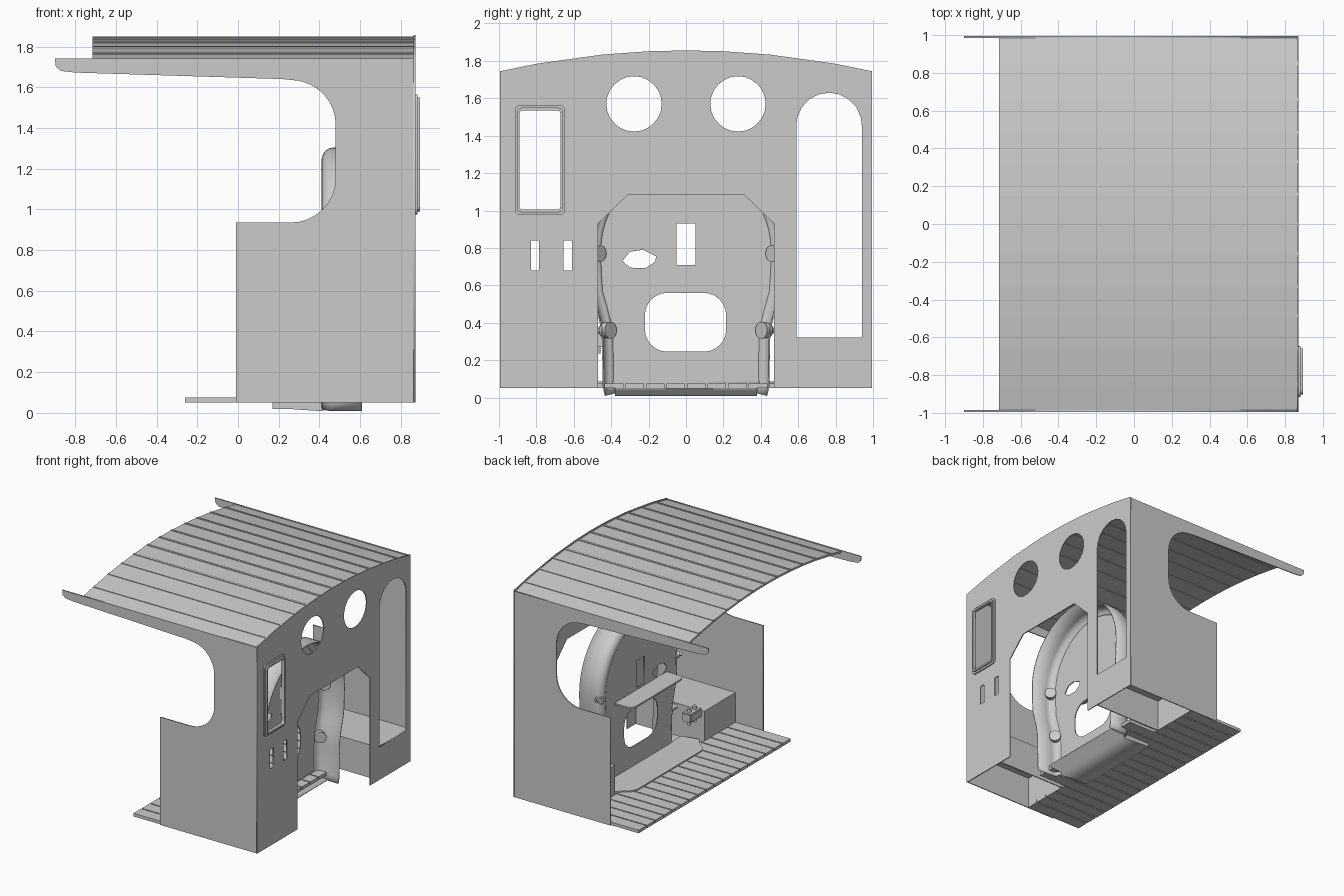
import bpy, bmesh, math
from mathutils import Matrix, Vector

if "Cube" in bpy.data.objects:
    bpy.data.objects.remove(bpy.data.objects["Cube"])

PLANES = {  # local (u, v, normal) -> world
    'yz': Matrix(((0, 0, 1), (1, 0, 0), (0, 1, 0))),
    'xz': Matrix(((1, 0, 0), (0, 0, -1), (0, 1, 0))),
    'xy': Matrix.Identity(3),
}


def link(name, mesh):
    ob = bpy.data.objects.new(name, mesh)
    bpy.context.scene.collection.objects.link(ob)
    return ob


def plate(name, outer, holes, plane, pos, thick):
    """Flat sheet from an outline with holes, centred on pos along the plane normal."""
    cu = bpy.data.curves.new(name, 'CURVE')
    cu.dimensions, cu.fill_mode, cu.extrude = '2D', 'BOTH', thick / 2
    for loop in [outer] + holes:
        sp = cu.splines.new('POLY')
        sp.points.add(len(loop) - 1)
        for p, (u, v) in zip(sp.points, loop):
            p.co = (u, v, 0, 1)
        sp.use_cyclic_u = True
    tmp = link(name + "_outline", cu)
    dg = bpy.context.evaluated_depsgraph_get()
    me = bpy.data.meshes.new_from_object(tmp.evaluated_get(dg))
    bpy.data.objects.remove(tmp)
    rot = PLANES[plane]
    me.transform(Matrix.Translation(rot @ Vector((0, 0, pos))) @ rot.to_4x4())
    return link(name, me)


def boxes(name, ranges, bevel=0):
    """One object from several axis-aligned boxes (x0,x1,y0,y1,z0,z1)."""
    bm = bmesh.new()
    for x0, x1, y0, y1, z0, z1 in ranges:
        m = Matrix.Translation(((x0 + x1) / 2, (y0 + y1) / 2, (z0 + z1) / 2)) @ \
            Matrix.Diagonal((x1 - x0, y1 - y0, z1 - z0, 1))
        bmesh.ops.create_cube(bm, size=1, matrix=m)
    if bevel:
        bmesh.ops.bevel(bm, geom=bm.edges[:], offset=bevel, segments=2, affect='EDGES')
    return finish(name, bm)


def finish(name, bm, smooth=False):
    me = bpy.data.meshes.new(name)
    bmesh.ops.recalc_face_normals(bm, faces=bm.faces[:])
    bm.to_mesh(me)
    bm.free()
    if smooth:
        me.shade_smooth()
        me.set_sharp_from_angle(angle=math.radians(35))
    return link(name, me)


def arc(cu, cv, r, a0, a1, n):
    return [(cu + r * math.cos(math.radians(a0 + (a1 - a0) * i / n)),
             cv + r * math.sin(math.radians(a0 + (a1 - a0) * i / n))) for i in range(n + 1)]


def round_rect(u0, u1, v0, v1, r, n=5):
    return (arc(u1 - r, v1 - r, r, 0, 90, n) + arc(u0 + r, v1 - r, r, 90, 180, n) +
            arc(u0 + r, v0 + r, r, 180, 270, n) + arc(u1 - r, v0 + r, r, 270, 360, n))


def rect(u0, u1, v0, v1):
    return [(u0, v0), (u1, v0), (u1, v1), (u0, v1)]


def roof_z(y, top=1.852, R=4.5):
    return top - R + math.sqrt(R * R - y * y)


# Side walls with the cut-away opening and roof rail
side = ([(-0.01, 0.05), (0.87, 0.05), (0.87, 1.74), (-0.9, 1.74), (-0.895, 1.7), (-0.87, 1.68),
         (-0.8, 1.672), (0.22, 1.64)] + arc(0.26, 1.415, 0.22, 80, 0, 8) +
        arc(0.26, 1.155, 0.22, 0, -90, 8) + [(-0.01, 0.935)])
for s, n in ((-1, "right"), (1, "left")):
    plate(n + "_side_wall", side, [], 'xz', s * 0.99, 0.008)

# Front wall: boiler cut-out, round windows, side window, slots, arched door
ys = [0.995, 0.79, 0.45, 0.2, 0, -0.2, -0.45, -0.79, -0.995]
front = ([(-0.995, 0.05), (-0.47, 0.05), (-0.47, 0.93), (-0.31, 1.085), (0.31, 1.085), (0.47, 0.93),
          (0.47, 0.05), (0.995, 0.05)] + [(y, roof_z(y, 1.856)) for y in ys])
door = [(0.59, 0.32), (0.94, 0.32), (0.94, 1.455)] + arc(0.765, 1.455, 0.175, 15, 165, 8) + [(0.59, 1.455)]
holes = [arc(s * 0.278, 1.57, 0.148, 0, 345, 23) for s in (-1, 1)]
holes += [door, rect(-0.893, -0.668, 1.0, 1.54), rect(-0.83, -0.785, 0.68, 0.84), rect(-0.655, -0.61, 0.68, 0.84)]
plate("front_wall", front, holes, 'yz', 0.867, 0.008)

# Window frame, two stepped rings
hole = round_rect(-0.89, -0.672, 1.005, 1.535, 0.015)
plate("window_frame_base", round_rect(-0.915, -0.647, 0.975, 1.565, 0.03), [hole], 'yz', 0.876, 0.012)
plate("window_frame_rim", round_rect(-0.902, -0.66, 0.99, 1.55, 0.025), [hole], 'yz', 0.888, 0.014)

# Arched roof of planks with batten strips on the joints
seams = [-0.99, -0.85, -0.66, -0.485, -0.33, -0.157, 0, 0.157, 0.33, 0.485, 0.66, 0.85, 0.99]


def roof_strip(bm, y0, y1, lift, t):
    vs = []
    for x in (-0.715, 0.87):
        for y, z in ((y0, roof_z(y0) + lift), (y1, roof_z(y1) + lift),
                     (y1, roof_z(y1) + lift - t), (y0, roof_z(y0) + lift - t)):
            vs.append(bm.verts.new((x, y, z)))
    for f in ((0, 1, 2, 3), (4, 5, 6, 7), (0, 1, 5, 4), (1, 2, 6, 5), (2, 3, 7, 6), (3, 0, 4, 7)):
        bm.faces.new([vs[i] for i in f])


bm = bmesh.new()
for a, b in zip(seams, seams[1:]):
    roof_strip(bm, a + 0.003, b - 0.003, -0.008, 0.016)
finish("roof_planks", bm)
bm = bmesh.new()
for y in seams[1:-1]:
    roof_strip(bm, y - 0.009, y + 0.009, -0.003, 0.012)
finish("roof_battens", bm)

# Plank floor, shorter at the sides where the lockers stand
pitch = 1.98 / 18
floor = []
for i in range(18):
    y0 = -0.985 + i * pitch
    back = 0.25 if abs(y0 + pitch / 2) > 0.58 else 0.5
    floor.append((-0.26, back, y0, y0 + pitch - 0.01, 0.05, 0.075))
boxes("floor_planks", floor)
apron = [(0.42, -0.54), (0.42, 0.54), (0.28, 0.57)] + arc(0.25, 0.4, 0.1, 110, 180, 5) + \
    arc(0.25, -0.4, 0.1, 180, 250, 5) + [(0.28, -0.57)]
plate("floor_apron", apron, [], 'xy', 0.08, 0.01)

# Ash pan under the floor
pan = [(0.17, 0.02), (0.24, 0.02), (0.42, 0.008), (0.42, 0.035), (0.55, 0.042), (0.55, 0.05), (0.17, 0.05)]
plate("ash_pan", pan, [], 'xz', 0, 0.76)

# Lockers on both sides, open underneath
for s, n in ((-1, "right"), (1, "left")):
    ya, yb = sorted((s * 0.58, s * 0.985))
    yi, yj = sorted((s * 0.58, s * 0.588))
    boxes(n + "_locker", [(0.24, 0.862, ya, yb, 0.312, 0.32), (0.24, 0.248, ya, yb, 0.05, 0.312),
                          (0.248, 0.862, yi, yj, 0.05, 0.312)])

# Boiler backhead: outline from lower corner over the arch
half = [(0.43, 0.01), (0.442, 0.06), (0.445, 0.3), (0.452, 0.38), (0.475, 0.47), (0.5, 0.56), (0.508, 0.68)]
outline = half + arc(0, 0.79, 0.51, 0, 180, 28) + [(-y, z) for y, z in reversed(half)]


def inset(path, d):
    res = []
    for i, (y, z) in enumerate(path):
        a, b = path[max(i - 1, 0)], path[min(i + 1, len(path) - 1)]
        t = Vector((b[0] - a[0], b[1] - a[1])).normalized()
        res.append((y - t.y * d, max(0.008, z + t.x * d)))
    return res


bm = bmesh.new()
R = 0.055
steps = [(0.61, 0)] + [(0.415 + R - R * math.sin(a), R - R * math.cos(a))
                       for a in (math.pi / 2 * k / 5 for k in range(6))]
rows = [[bm.verts.new((x, y, z)) for y, z in inset(outline, d)] for x, d in steps]
for r0, r1 in zip(rows, rows[1:]):
    for i in range(len(r0) - 1):
        bm.faces.new((r0[i], r0[i + 1], r1[i + 1], r1[i]))
flange = finish("backhead_flange", bm, True)
sol = flange.modifiers.new("thickness", 'SOLIDIFY')
sol.thickness, sol.offset = 0.008, 0

hexhole = [(-0.34, 0.73), (-0.3, 0.78), (-0.23, 0.79), (-0.16, 0.755), (-0.165, 0.725), (-0.22, 0.69), (-0.3, 0.695)]
plate("backhead_plate", inset(outline, R),
      [round_rect(-0.22, 0.215, 0.245, 0.56, 0.12, 6), rect(-0.05, 0.05, 0.71, 0.93), hexhole], 'yz', 0.415, 0.008)

# Washout plugs on the rounded flange corners
bm = bmesh.new()
for s in (-1, 1):
    for y, z in ((0.475, 0.77), (0.42, 0.36)):
        d = Vector((-1, s * 1.0, 0)).normalized()
        rot = d.to_track_quat('Z', 'Y').to_matrix().to_4x4()
        c = Vector((0.45, s * y, z))
        for r, h, n, off in ((0.045, 0.05, 20, 0), (0.03, 0.03, 20, 0.03), (0.018, 0.03, 4, 0.05)):
            bmesh.ops.create_cone(bm, cap_ends=True, segments=n, radius1=r, radius2=r * 0.9, depth=h,
                                  matrix=Matrix.Translation(c + d * off) @ rot)
finish("washout_plugs", bm, True)

# Warming shelf over the fire hole
shelf = [(0.415, 0.34), (0.34, 0.34)] + arc(0.3, 0.29, 0.05, 90, 180, 5) + \
    arc(0.3, -0.29, 0.05, 180, 270, 5) + [(0.34, -0.34), (0.415, -0.34)]
plate("warming_shelf", shelf, [], 'xy', 0.685, 0.014)

# Small lubricator beside the backhead, with knobs
boxes("lubricator", [(0.26, 0.34, -0.58, -0.43, 0.27, 0.34)], 0.006)
bm = bmesh.new()
for y in (-0.54, -0.47):
    bmesh.ops.create_cone(bm, cap_ends=True, segments=12, radius1=0.016, radius2=0.016, depth=0.03,
                          matrix=Matrix.Translation((0.3, y, 0.352)))
    bmesh.ops.create_cone(bm, cap_ends=True, segments=12, radius1=0.014, radius2=0.014, depth=0.04,
                          matrix=Matrix.Translation((0.3, y, 0.255)))
finish("lubricator_knobs", bm, True)
